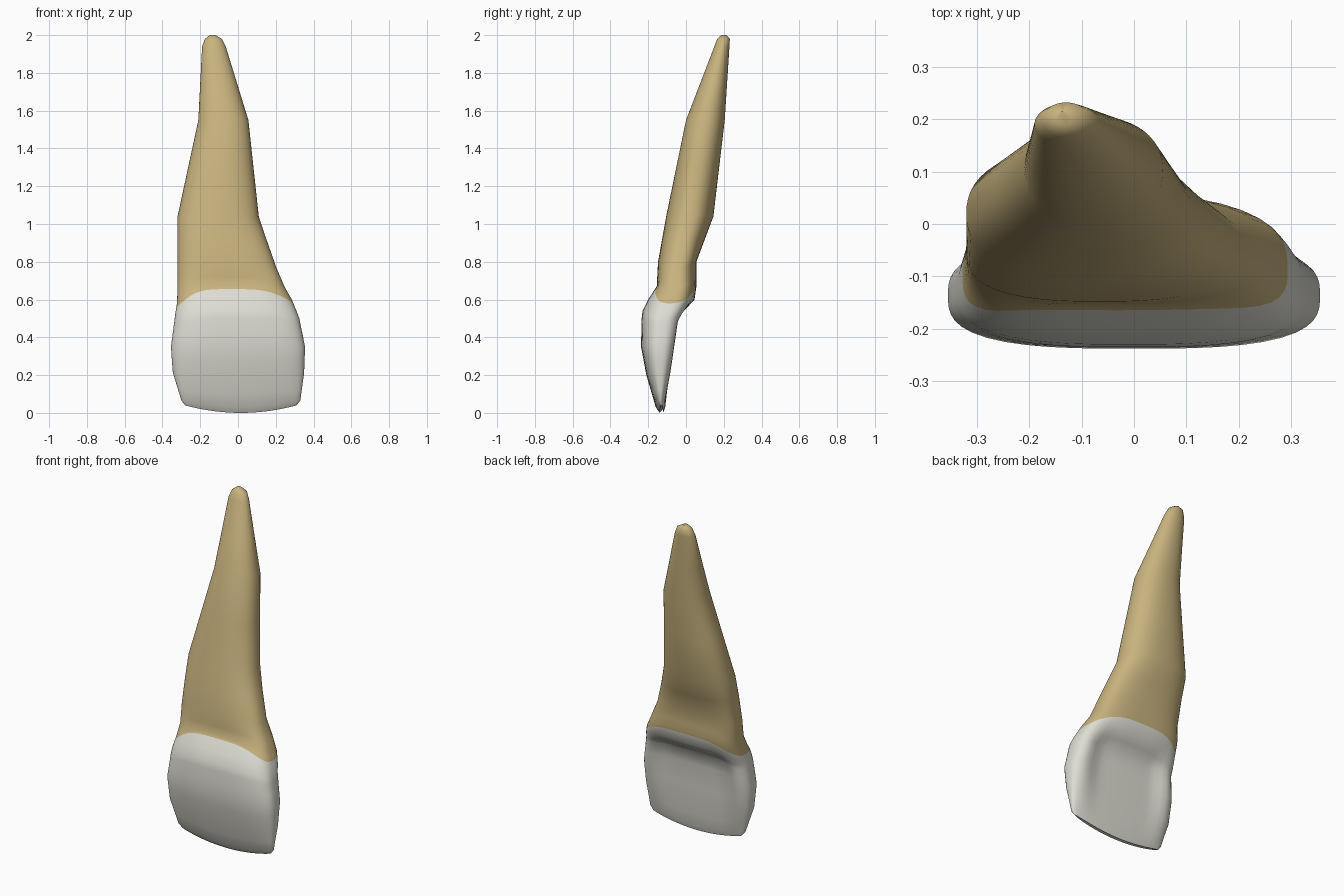
import bpy
import math

SIDES = 56
NECK = 0.655

cube = bpy.data.objects.get("Cube")
if cube:
    bpy.data.objects.remove(cube, do_unlink=True)


def material(name, colour):
    mat = bpy.data.materials.new(name)
    mat.use_nodes = True
    mat.diffuse_color = (*colour, 1)
    mat.node_tree.nodes["Principled BSDF"].inputs["Base Color"].default_value = (*colour, 1)
    return mat


# Sections: height, x min, x max, y front, y back, squareness, hollow depth
SECTIONS = [
    (0.0, -.28, .31, -.14, -.12, 3, 0),
    (0.03, -.30, .33, -.16, -.11, 3, 0),
    (0.2, -.345, .35, -.21, -.065, 3, .025),
    (0.35, -.355, .355, -.238, -.035, 3, .045),
    (0.5, -.335, .325, -.235, -.01, 3, .05),
    (0.54, -.33, .31, -.23, .02, 3, .03),
    (0.6, -.32, .285, -.2, .045, 3, 0),
    (0.67, -.32, .245, -.155, .055, 3, 0),
    (0.8, -.32, .19, -.148, .055, 2.7, 0),
    (1.04, -.32, .11, -.105, .145, 2.3, 0),
    (1.55, -.21, .055, 0, .205, 2.2, 0),
    (1.94, -.19, -.065, .15, .23, 2, 0),
    (1.98, -.175, -.085, .165, .232, 2, 0),
    (2.0, -.15, -.12, .185, .215, 2, 0),
]


def section_at(h):
    """Blend the two sections on either side of a height."""
    for low, high in zip(SECTIONS, SECTIONS[1:]):
        if h <= high[0]:
            f = (h - low[0]) / (high[0] - low[0])
            return [a + (b - a) * f for a, b in zip(low, high)][1:]
    return SECTIONS[-1][1:]


def rounded_square(angle, power):
    c, s = math.cos(angle), math.sin(angle)
    r = (abs(c) ** power + abs(s) ** power) ** (1 / power)
    return c / r, s / r


def surface_point(height, angle):
    # The neck line dips on both sides of the tooth
    u, _ = rounded_square(angle, 3)
    dip = (0.1 if u < 0 else 0.075) * u ** 4
    h = height - dip * max(0, 1 - abs(height - NECK) / 0.25)
    left, right, front, back, power, hollow = section_at(h)
    u, v = rounded_square(angle, power)
    x = (left + right) / 2 + u * (right - left) / 2
    y = (front + back) / 2 + v * (back - front) / 2
    # Scooped back of the crown, between two side ridges
    if v > 0:
        y -= hollow * v * min(1, max(0, (0.85 - abs(u)) / 0.3))
    # Biting edge bows upward towards its corners
    z = h + 0.04 * u * u * max(0, 1 - h / 0.3)
    return x, y, z


heights = sorted({s[0] for s in SECTIONS} | {0.1, 0.28, 0.42, NECK, 0.72, 0.92, 1.3, 1.75})
verts = [surface_point(h, math.tau * i / SIDES) for h in heights for i in range(SIDES)]

# Walls between rings, then the two end caps
faces, parts = [], []
for k, h in enumerate(heights[:-1]):
    for i in range(SIDES):
        j = (i + 1) % SIDES
        a, b = k * SIDES, (k + 1) * SIDES
        faces.append((a + i, a + j, b + j, b + i))
        parts.append(0 if h < NECK else 1)
faces.append(tuple(reversed(range(SIDES))))
faces.append(tuple(range(len(verts) - SIDES, len(verts))))
parts += [0, 1]

mesh = bpy.data.meshes.new("tooth")
mesh.from_pydata(verts, [], faces)
mesh.materials.append(material("ivory enamel", (0.73, 0.72, 0.65)))
mesh.materials.append(material("tan root", (0.58, 0.45, 0.21)))
for face, part in zip(mesh.polygons, parts):
    face.material_index = part
mesh.update()

tooth = bpy.data.objects.new("tooth", mesh)
bpy.context.collection.objects.link(tooth)
bpy.ops.object.select_all(action="DESELECT")
tooth.select_set(True)
bpy.context.view_layer.objects.active = tooth
bpy.ops.object.shade_smooth_by_angle(angle=math.radians(50))
